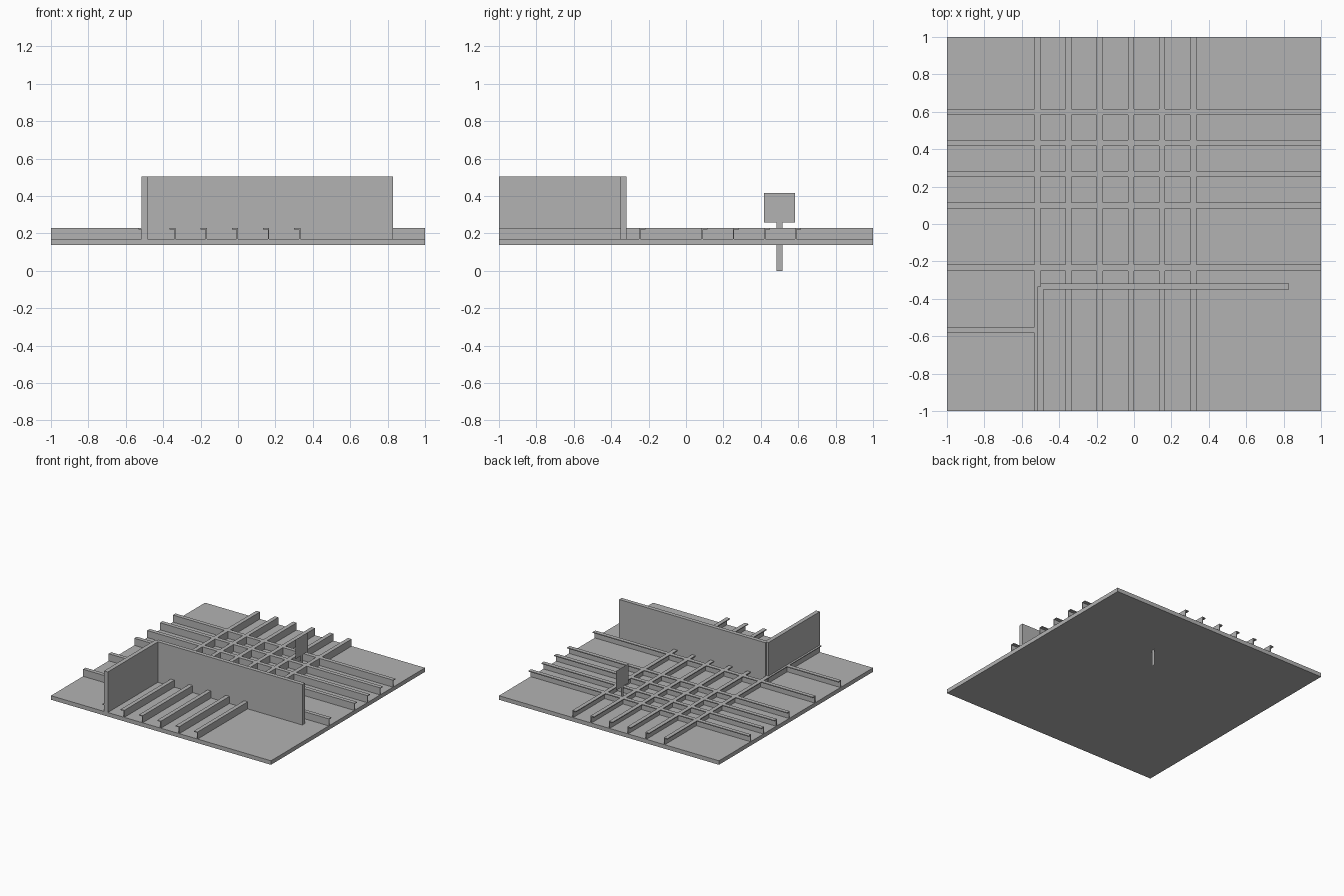
import bpy, bmesh

cube = bpy.data.objects.get("Cube")
if cube:
    bpy.data.objects.remove(cube, do_unlink=True)

grey = bpy.data.materials.new("plain grey")
grey.use_nodes = True
GREY = (0.45, 0.45, 0.45, 1)
grey.diffuse_color = GREY
grey.node_tree.nodes["Principled BSDF"].inputs["Base Color"].default_value = GREY

DECK = 0.17       # top of the base plate
RIB_TOP = 0.228   # top of the ribs
FLANGE = 0.033    # flange width
T = 0.007         # rib sheet thickness


def add_object(name, bm):
    mesh = bpy.data.meshes.new(name)
    bm.to_mesh(mesh)
    bm.free()
    mesh.materials.append(grey)
    obj = bpy.data.objects.new(name, mesh)
    bpy.context.collection.objects.link(obj)
    return obj


def box(name, lo, hi):
    """Box between two opposite corners."""
    bm = bmesh.new()
    bmesh.ops.create_cube(bm, size=1)
    for v in bm.verts:
        v.co = [lo[i] if v.co[i] < 0 else hi[i] for i in range(3)]
    return add_object(name, bm)


def prism(name, profile, offset):
    """Extrude a closed 3D outline along an offset."""
    bm = bmesh.new()
    face = bm.faces.new([bm.verts.new(p) for p in profile])
    ext = bmesh.ops.extrude_face_region(bm, geom=[face], use_keep_orig=True)
    moved = [g for g in ext["geom"] if isinstance(g, bmesh.types.BMVert)]
    bmesh.ops.translate(bm, verts=moved, vec=offset)
    bmesh.ops.recalc_face_normals(bm, faces=bm.faces)
    return add_object(name, bm)


def sheet(name, x, y0, y1, z0, z1):
    """Flat upright panel facing sideways."""
    bm = bmesh.new()
    corners = [(x, y0, z0), (x, y1, z0), (x, y1, z1), (x, y0, z1)]
    bm.faces.new([bm.verts.new(c) for c in corners])
    return add_object(name, bm)


# Angle section: distance from the web's outer face, height
SECTION = [(0, DECK), (0, RIB_TOP), (FLANGE, RIB_TOP),
           (FLANGE, RIB_TOP - T), (T, RIB_TOP - T), (T, DECK)]

# Base plate
box("base_plate", (-1, -1, 0.137), (1, 1, DECK))

# Ribs running front to back, flanges pointing right
for i, x in enumerate((-0.5, -0.333, -0.167, 0, 0.167, 0.333)):
    prism(f"long_rib_{i + 1}", [(x - d, -1, z) for d, z in SECTION], (0, 2, 0))

# Ribs running side to side, flanges pointing back
for i, y in enumerate((-0.25, 0.083, 0.25, 0.417, 0.583)):
    prism(f"cross_rib_{i + 1}", [(-1, y + d, z) for d, z in SECTION], (2, 0, 0))

# Short cross rib that stops at the side wall
prism("short_cross_rib", [(-1, -0.583 + d, z) for d, z in SECTION], (0.5, 0, 0))

# Walls meeting at a corner
box("side_wall", (-0.517, -1, DECK), (-0.483, -0.333, 0.503))
box("back_wall", (-0.5, -0.35, DECK), (0.83, -0.317, 0.503))

# Thin sign on a post that passes through the plate
sheet("sign_post", 0.23, 0.483, 0.517, 0, 0.258)
sheet("sign_panel", 0.23, 0.417, 0.583, 0.258, 0.417)
